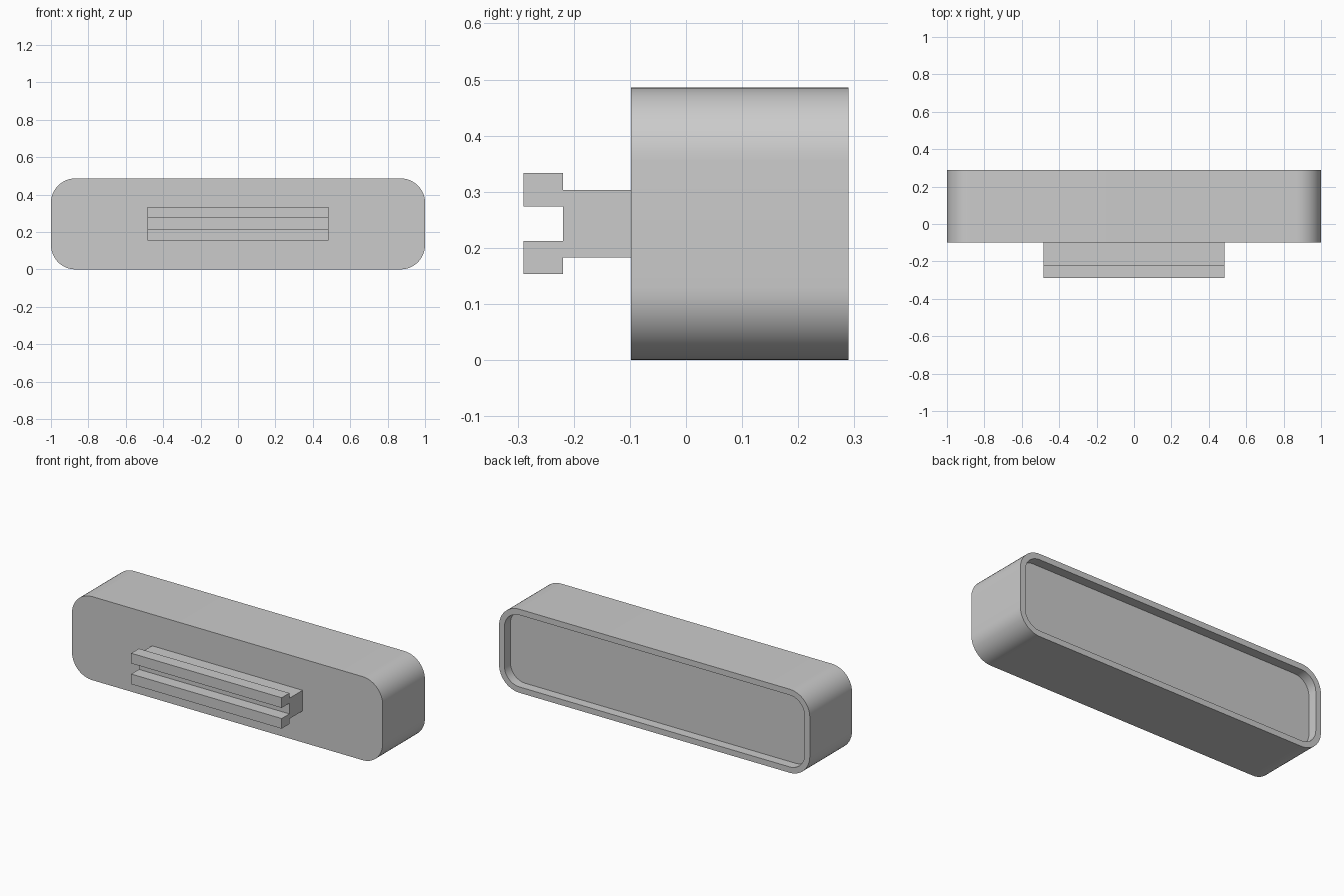
import bpy
import bmesh
from math import sin, cos, pi, radians

cube = bpy.data.objects.get("Cube")
if cube:
    bpy.data.objects.remove(cube, do_unlink=True)

HALF_W, HEIGHT = 1.0, 0.486
MID = HEIGHT / 2
FRONT, BACK = -0.098, 0.29
RADIUS, RIM, RECESS = 0.13, 0.034, 0.055

grey = bpy.data.materials.new("plain grey")
grey.use_nodes = True
COLOUR = (0.6, 0.6, 0.6, 1)
grey.diffuse_color = COLOUR
grey.node_tree.nodes["Principled BSDF"].inputs["Base Color"].default_value = COLOUR


def rounded_loop(bm, inset, y, steps=12):
    """Ring of vertices around a rounded rectangle in the XZ plane."""
    r = RADIUS - inset
    cx, cz = HALF_W - RADIUS, MID - RADIUS
    ring = []
    for quarter, (sx, sz) in enumerate([(1, 1), (-1, 1), (-1, -1), (1, -1)]):
        for i in range(steps + 1):
            a = (quarter + i / steps) * pi / 2
            ring.append(bm.verts.new((sx * cx + r * cos(a), y, MID + sz * cz + r * sin(a))))
    return ring


def finish(bm, name):
    bmesh.ops.recalc_face_normals(bm, faces=bm.faces)
    mesh = bpy.data.meshes.new(name)
    bm.to_mesh(mesh)
    bm.free()
    mesh.materials.append(grey)
    obj = bpy.data.objects.new(name, mesh)
    bpy.context.collection.objects.link(obj)
    return obj


# Rounded body: front face, outer wall, rim, recess wall and recess floor
bm = bmesh.new()
rings = [rounded_loop(bm, inset, y) for inset, y in
         [(0, FRONT), (0, BACK), (RIM, BACK), (RIM, BACK - RECESS)]]
bm.faces.new(rings[0])
bm.faces.new(rings[-1])
for a, b in zip(rings, rings[1:]):
    for i in range(len(a)):
        j = (i + 1) % len(a)
        bm.faces.new((a[i], a[j], b[j], b[i]))
body = finish(bm, "body")
bpy.context.view_layer.objects.active = body
body.select_set(True)
bpy.ops.object.shade_smooth_by_angle(angle=radians(30))
body.select_set(False)

# Slotted mounting rail: upper half profile (y, height from centre), mirrored
half = [(FRONT, 0.06), (-0.219, 0.06), (-0.219, 0.09),
        (-0.29, 0.09), (-0.29, 0.031), (-0.219, 0.031)]
profile = half + [(y, -h) for y, h in reversed(half)]
bm = bmesh.new()
face = bm.faces.new([bm.verts.new((-0.484, y, MID + h)) for y, h in profile])
ext = bmesh.ops.extrude_face_region(bm, geom=[face], use_keep_orig=True)
bmesh.ops.translate(bm, vec=(0.968, 0, 0),
                    verts=[v for v in ext["geom"] if isinstance(v, bmesh.types.BMVert)])
finish(bm, "mounting_rail")
